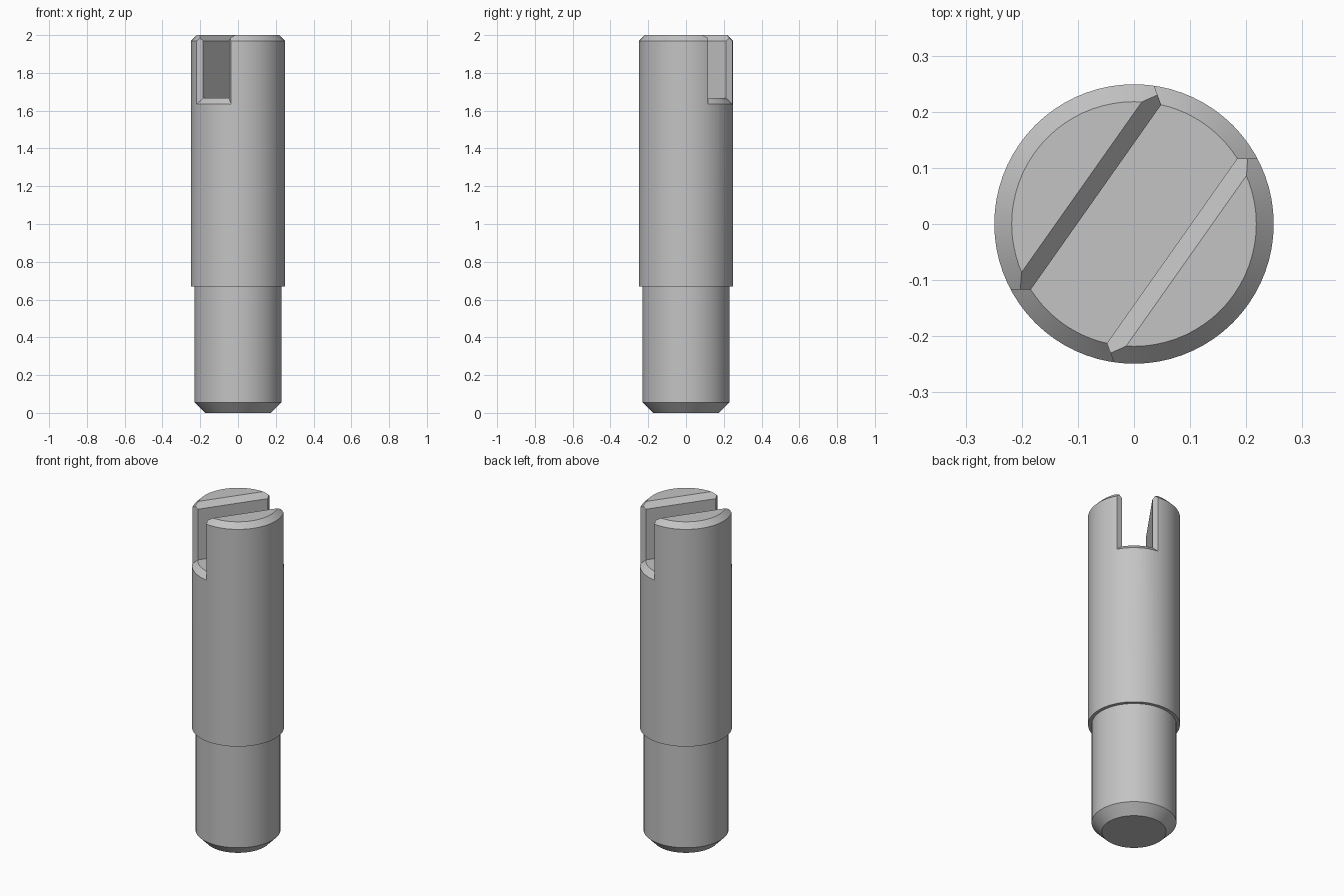
import bpy, bmesh, math
from mathutils import Matrix, Vector

cube = bpy.data.objects.get("Cube")
if cube:
    bpy.data.objects.remove(cube, do_unlink=True)

steel = bpy.data.materials.new("grey_steel")
steel.use_nodes = True
grey = (0.55, 0.55, 0.55, 1)
steel.diffuse_color = grey
steel.node_tree.nodes["Principled BSDF"].inputs["Base Color"].default_value = grey

HEIGHT, RADIUS, BEVEL = 2.0, 0.249, 0.031
INNER = RADIUS - BEVEL
HALF_SLOT, FLOOR = 0.083, 1.666
SLOT_TURN = Matrix.Rotation(math.radians(54.8), 4, "Z")


def finish(bm, name, helper=False):
    bmesh.ops.recalc_face_normals(bm, faces=bm.faces[:])
    mesh = bpy.data.meshes.new(name)
    bm.to_mesh(mesh)
    bm.free()
    mesh.materials.append(steel)
    obj = bpy.data.objects.new(name, mesh)
    obj.hide_render = helper
    bpy.context.collection.objects.link(obj)
    return obj


def loft(rings, name):
    """Join closed rings of points with quads and cap both ends."""
    bm = bmesh.new()
    loops = [[bm.verts.new(SLOT_TURN @ Vector(p)) for p in ring] for ring in rings]
    for a, b in zip(loops, loops[1:]):
        for i in range(len(a)):
            j = (i + 1) % len(a)
            bm.faces.new((a[i], a[j], b[j], b[i]))
    bm.faces.new(loops[0])
    bm.faces.new(loops[-1])
    return finish(bm, name, helper=True)


# Stepped pin turned from its profile
profile = [(0.175, 0), (0.23, 0.056), (0.23, 0.67), (RADIUS, 0.67),
           (RADIUS, HEIGHT - BEVEL), (INNER, HEIGHT)]
bm = bmesh.new()
points = [bm.verts.new((r, 0, z)) for r, z in profile]
edges = [bm.edges.new(pair) for pair in zip(points, points[1:])]
bmesh.ops.spin(bm, geom=points + edges, cent=(0, 0, 0), axis=(0, 0, 1),
               angle=math.tau, steps=72, use_duplicate=False)
bmesh.ops.remove_doubles(bm, verts=bm.verts[:], dist=0.0001)
bmesh.ops.holes_fill(bm, edges=bm.edges[:], sides=0)
pin = finish(bm, "slotted_pin")


# Slot cutter, flaring out and down at both mouths along the round surface
def slot_ring(side, flare, flat_end=False):
    half = HALF_SLOT + 0.029 * flare
    radius = INNER + BEVEL * flare
    count = 12
    across = [half * (2 * i / count - 1) for i in range(count + 1)]
    path = [(side * (0.3 if flat_end else math.sqrt(radius ** 2 - v ** 2)), v)
            for v in across]
    low = [(u, v, FLOOR - BEVEL * flare) for u, v in path]
    high = [(u, v, HEIGHT + 0.1) for u, v in reversed(path)]
    return low + high


slot = loft([slot_ring(-1, 2, True), slot_ring(-1, 2), slot_ring(-1, 0),
             slot_ring(1, 0), slot_ring(1, 2), slot_ring(1, 2, True)], "slot_cutter")

# Bevel cutter for the top edges of the slot
wide = HALF_SLOT + 2 * BEVEL
section = [(-HALF_SLOT, HEIGHT - BEVEL), (HALF_SLOT, HEIGHT - BEVEL),
           (wide, HEIGHT + BEVEL), (-wide, HEIGHT + BEVEL)]
bevel = loft([[(u, v, z) for v, z in section] for u in (-0.4, 0.4)], "slot_bevel_cutter")

# Cut the slot, then drop the cutters
bpy.ops.object.select_all(action="DESELECT")
bpy.context.view_layer.objects.active = pin
pin.select_set(True)
for cutter in (slot, bevel):
    cut = pin.modifiers.new(cutter.name, "BOOLEAN")
    cut.operation = "DIFFERENCE"
    cut.solver = "EXACT"
    cut.object = cutter
    bpy.ops.object.modifier_apply(modifier=cut.name)
    bpy.data.objects.remove(cutter, do_unlink=True)

bpy.ops.object.shade_smooth_by_angle(angle=math.radians(25))
